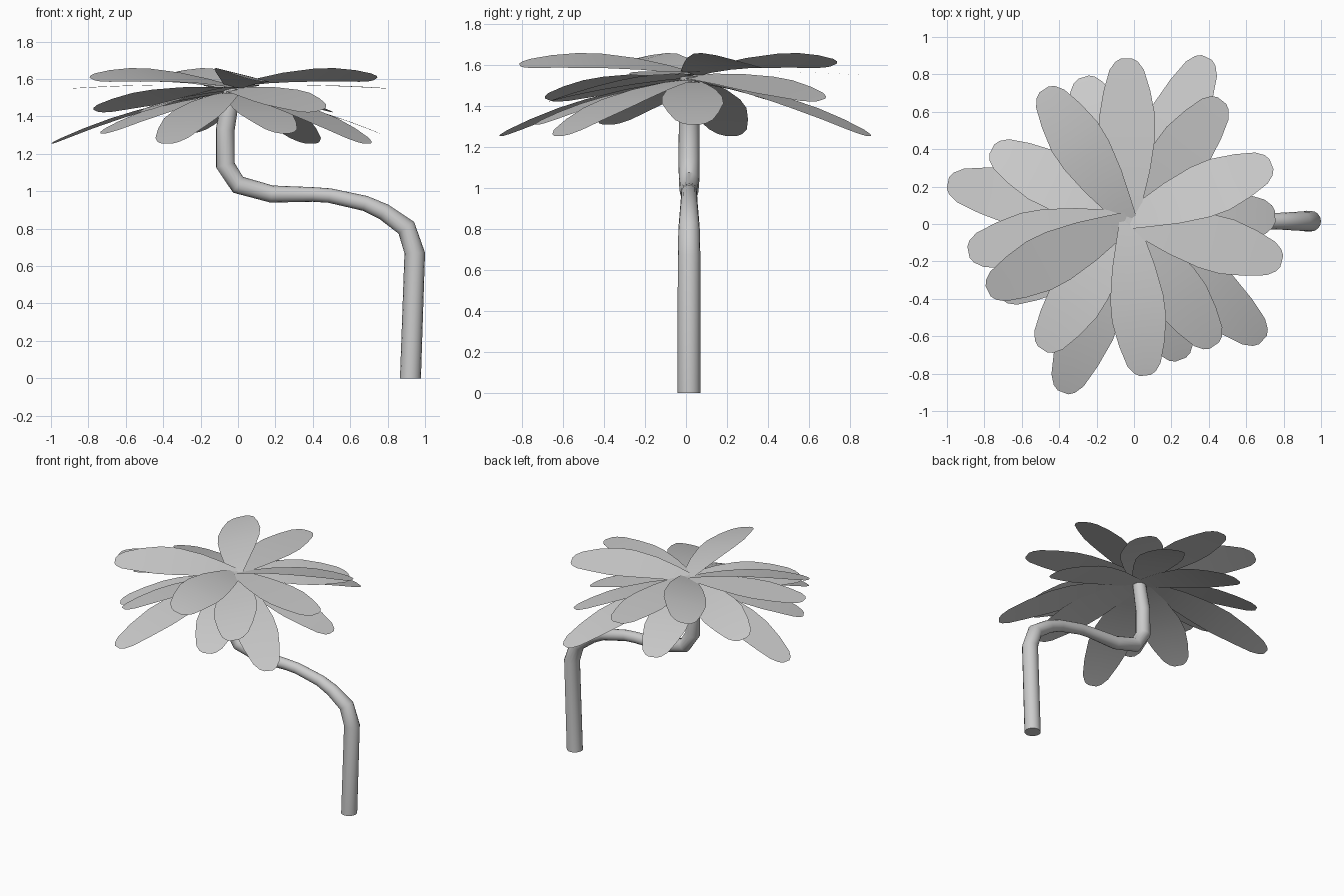
import bpy
from math import radians, sin, cos, atan2, pi
from mathutils import Vector

if "Cube" in bpy.data.objects:
    bpy.data.objects.remove(bpy.data.objects["Cube"])

CROWN = Vector((-0.03, 0.02))          # where all leaves meet
# leaf outline: (position along leaf, half width)
OUTLINE = [(0, .05), (.12, .078), (.3, .118), (.5, .147), (.64, .15),
           (.8, .125), (.93, .092), (.98, .06), (1, .03)]


def mesh_object(name, verts, faces):
    me = bpy.data.meshes.new(name)
    me.from_pydata(verts, [], faces)
    me.update()
    for p in me.polygons:
        p.use_smooth = True
    ob = bpy.data.objects.new(name, me)
    bpy.context.collection.objects.link(ob)
    return ob


def leaf(name, tip, z0, z1, bulge, roll):
    """Thin blade from the crown to tip, arched by bulge, rolled about its axis."""
    d = Vector(tip) - CROWN
    length = d.length
    d.normalize()
    side = Vector((-d.y, d.x))
    verts, faces = [], []
    for t, w in OUTLINE:
        z = z0 + (z1 - z0) * t + 4 * bulge * t * (1 - t)
        for s in (-1, 0, 1):
            p = CROWN + d * length * t + side * s * w * cos(roll)
            verts.append((p.x, p.y, z - s * w * sin(roll)))
    for i in range(len(OUTLINE) - 1):
        for j in range(2):
            a = i * 3 + j
            faces.append((a, a + 3, a + 4, a + 1))
    for k in range(len(faces)):
        faces[k] = faces[k][::-1]
    return mesh_object(name, verts, faces)


# leaf tiers: base height, tip height, arch, roll, tips
TIERS = [
    ("low_leaf", 1.53, 1.255, .04, 0,
     [(.39, .89), (-.995, .22), (-.38, -.90), (.69, -.62)]),
    ("short_leaf", 1.52, 1.31, .03, 0,
     [(-.27, .785), (.25, -.725), (-.72, -.38), (.755, .04)]),
    ("middle_leaf", 1.545, 1.43, .025, -12,
     [(.47, .66), (-.76, .40), (-.49, -.67), (.43, -.65)]),
    ("flat_leaf", 1.565, 1.55, .01, 0,
     [(-.04, .885), (-.885, -.15), (.79, -.20)]),
    ("top_leaf", 1.56, 1.60, .04, 14,
     [(.735, .32), (-.48, .72), (-.78, -.36), (.06, -.81)]),
]
for name, z0, z1, bulge, roll, tips in TIERS:
    for i, tip in enumerate(tips):
        leaf(f"{name}_{i + 1}", tip, z0, z1, bulge, radians(roll))

# bent trunk: x, z, radius along the centre line
PATH = [(.922, 0, .056), (.945, .67, .055), (.90, .805, .052), (.78, .89, .045),
        (.68, .935, .041), (.49, .977, .039), (.40, .983, .039), (.18, .985, .046),
        (0, 1.035, .05), (-.068, 1.14, .051), (-.068, 1.33, .05), (-.03, 1.55, .045)]
SIDES = 16
verts, faces = [], []
for i, (x, z, r) in enumerate(PATH):
    a, b = PATH[max(i - 1, 0)], PATH[min(i + 1, len(PATH) - 1)]
    ang = atan2(b[1] - a[1], b[0] - a[0])
    if i == 0:
        ang = pi / 2                    # flat foot on the ground
    for k in range(SIDES):
        u = 2 * pi * k / SIDES
        verts.append((x + r * cos(u) * sin(ang), .015 + r * sin(u), z - r * cos(u) * cos(ang)))
for i in range(len(PATH) - 1):
    for k in range(SIDES):
        n = (k + 1) % SIDES
        faces.append((i * SIDES + k, i * SIDES + n, (i + 1) * SIDES + n, (i + 1) * SIDES + k))
faces.append(tuple(range(SIDES))[::-1])
faces.append(tuple(range(len(verts) - SIDES, len(verts))))
trunk = mesh_object("trunk", verts, faces)
for p in trunk.data.polygons[-2:]:
    p.use_smooth = False
bpy.context.view_layer.objects.active = trunk
trunk.select_set(True)
bpy.ops.object.shade_smooth_by_angle(angle=radians(40))
